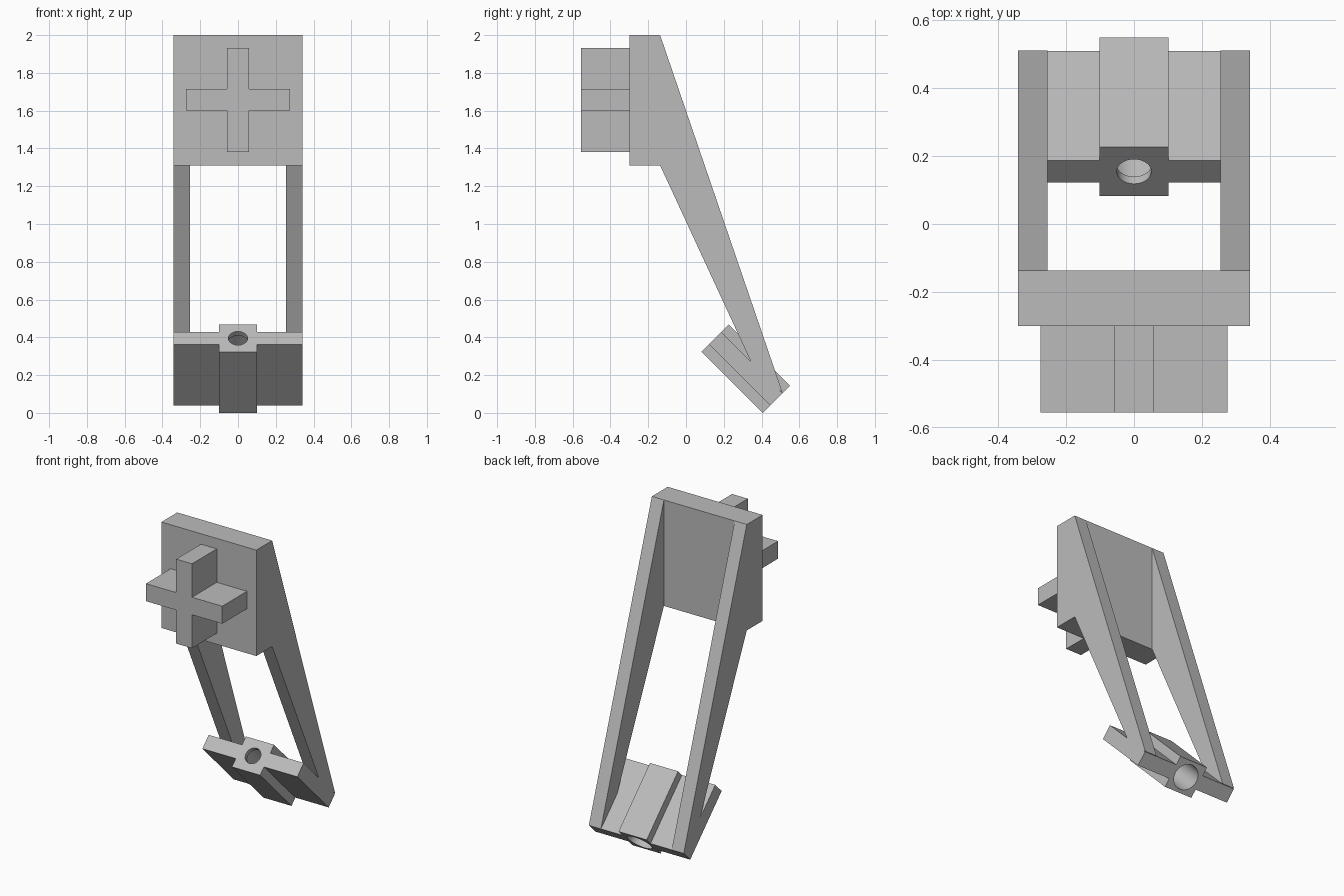
import bpy
import bmesh
from math import radians, sin, cos
from mathutils import Matrix, Vector

cube = bpy.data.objects.get("Cube")
if cube:
    bpy.data.objects.remove(cube, do_unlink=True)

grey = bpy.data.materials.new("plain_grey")
grey.use_nodes = True
colour = (0.5, 0.5, 0.5, 1)
grey.diffuse_color = colour
grey.node_tree.nodes["Principled BSDF"].inputs["Base Color"].default_value = colour


def finish(name, bm):
    bmesh.ops.recalc_face_normals(bm, faces=bm.faces)
    mesh = bpy.data.meshes.new(name)
    bm.to_mesh(mesh)
    bm.free()
    mesh.materials.append(grey)
    obj = bpy.data.objects.new(name, mesh)
    bpy.context.collection.objects.link(obj)
    return obj


def prism(name, points, sweep, mirror=False):
    """Extrude a flat outline along a vector, optionally mirrored in x."""
    bm = bmesh.new()
    face = bm.faces.new([bm.verts.new(p) for p in points])
    ext = bmesh.ops.extrude_face_region(bm, geom=[face])
    verts = [v for v in ext["geom"] if isinstance(v, bmesh.types.BMVert)]
    bmesh.ops.translate(bm, verts=verts, vec=sweep)
    obj = finish(name, bm)
    if mirror:
        obj.modifiers.new("mirror", 'MIRROR').use_axis[0] = True
    return obj


HALF, INNER = 0.342, 0.255      # outer and inner half widths
FRONT, BACK = -0.30, -0.137     # plate depth
TOP, BOTTOM = 2.0, 1.31         # plate height

# Upright plate
prism("back_plate",
      [(-HALF, FRONT, BOTTOM), (HALF, FRONT, BOTTOM), (HALF, FRONT, TOP), (-HALF, FRONT, TOP)],
      (0, BACK - FRONT, 0))

# Cross-shaped peg on the front of the plate
a, b, mid = 0.057, 0.275, 1.657
cross = [(-a, -b), (a, -b), (a, -a), (b, -a), (b, a), (a, a),
         (a, b), (-a, b), (-a, a), (-b, a), (-b, -a), (-a, -a)]
prism("cross_peg", [(x, -0.555, mid + z) for x, z in cross], (0, 0.555 + FRONT, 0))

# Slanting side arms
arm = [(BACK, TOP), (0.511, 0.107), (0.36, 0.236), (BACK, BOTTOM)]
prism("side_arms", [(INNER, y, z) for y, z in arm], (HALF - INNER, 0, 0), mirror=True)

# Tilted foot: a square socket with a thin wing on each side
centre = Vector((0, 0.316, 0.2335))
tilt = Matrix.Translation(centre) @ Matrix.Rotation(radians(45), 4, 'X')
LENGTH = 0.2285                 # half length along the socket axis
SOCKET = 0.1015


def tilted_box(name, x0, x1, half_thick, mirror=False):
    corners = [(-1, -1), (1, -1), (1, 1), (-1, 1)]
    points = [tilt @ Vector((x0, s * half_thick, t * LENGTH)) for s, t in corners]
    return prism(name, points, (x1 - x0, 0, 0), mirror)


tilted_box("foot_wings", SOCKET, HALF, 0.046, mirror=True)
socket = tilted_box("foot_socket", -SOCKET, SOCKET, SOCKET)


# Stepped bore: narrow at the upper end, wide from below
def bore(name, radius, low, high):
    bm = bmesh.new()
    bmesh.ops.create_cone(bm, cap_ends=True, segments=48, radius1=radius, radius2=radius,
                          depth=high - low,
                          matrix=tilt @ Matrix.Translation((0, 0, (low + high) / 2)))
    cutter = finish(name, bm)
    cutter.hide_render = True
    cutter.hide_viewport = True
    cutter.display_type = 'WIRE'
    cut = socket.modifiers.new(name, 'BOOLEAN')
    cut.operation = 'DIFFERENCE'
    cut.solver = 'EXACT'
    cut.object = cutter


bore("wide_bore_cutter", 0.08, -0.3, LENGTH - 0.03)
bore("narrow_bore_cutter", 0.051, 0, 0.3)

# Apply the cuts, then smooth the round walls only
bpy.context.view_layer.update()
evaluated = socket.evaluated_get(bpy.context.evaluated_depsgraph_get())
cut_mesh = bpy.data.meshes.new_from_object(evaluated)
socket.modifiers.clear()
socket.data = cut_mesh
for cutter in [o for o in bpy.data.objects if o.name.endswith("bore_cutter")]:
    bpy.data.objects.remove(cutter, do_unlink=True)
bpy.ops.object.select_all(action='DESELECT')
socket.select_set(True)
bpy.context.view_layer.objects.active = socket
bpy.ops.object.shade_smooth_by_angle(angle=radians(30))
